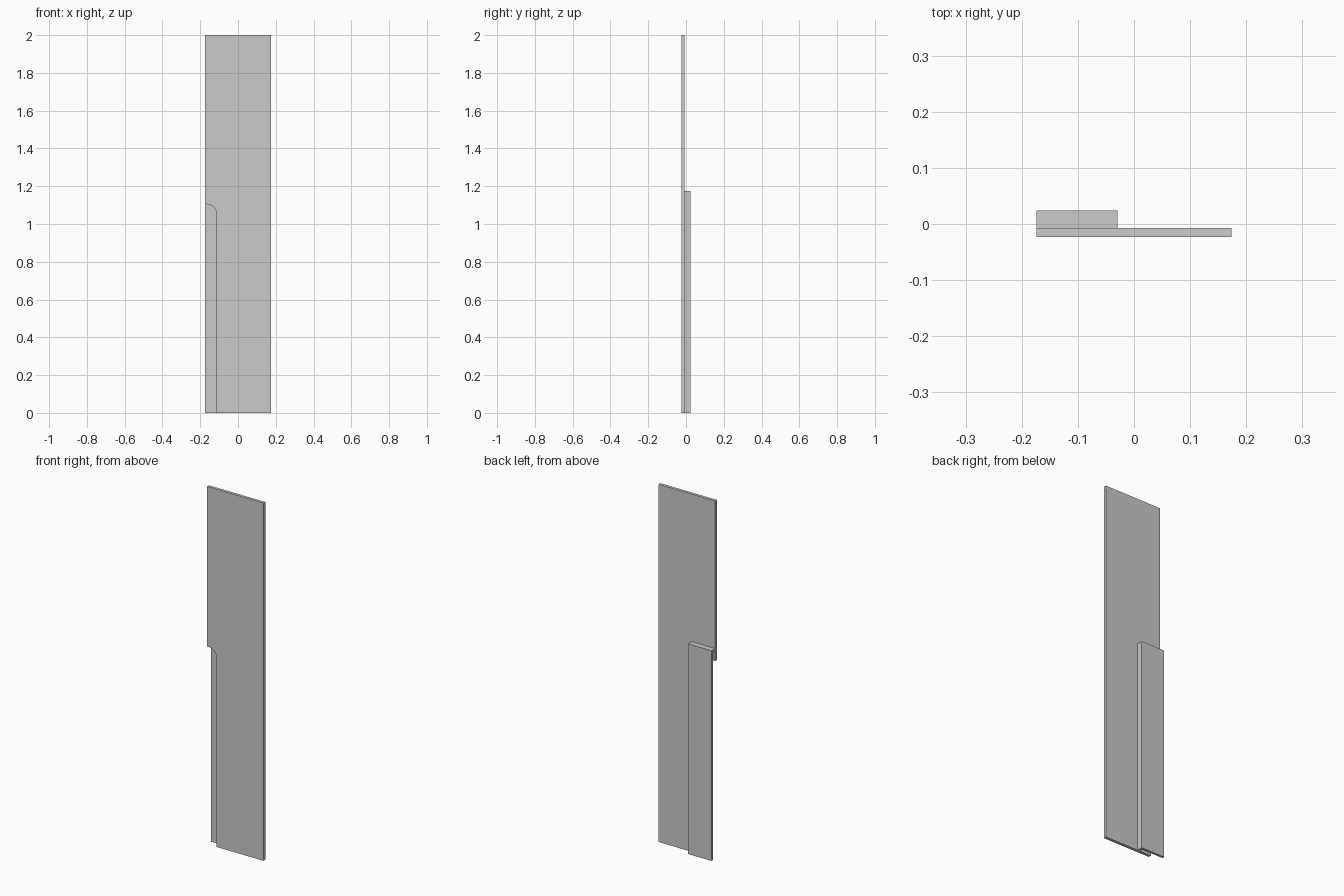
import bpy, bmesh, math
from mathutils import Vector

if "Cube" in bpy.data.objects:
    bpy.data.objects.remove(bpy.data.objects["Cube"])


def prism(name, outline, y0, y1):
    """Extrude an XZ outline from y0 to y1."""
    bm = bmesh.new()
    face = bm.faces.new([bm.verts.new((x, y0, z)) for x, z in outline])
    ext = bmesh.ops.extrude_face_region(bm, geom=[face])
    verts = [v for v in ext["geom"] if isinstance(v, bmesh.types.BMVert)]
    bmesh.ops.translate(bm, verts=verts, vec=Vector((0, y1 - y0, 0)))
    bmesh.ops.recalc_face_normals(bm, faces=bm.faces[:])
    mesh = bpy.data.meshes.new(name)
    bm.to_mesh(mesh)
    bm.free()
    ob = bpy.data.objects.new(name, mesh)
    bpy.context.collection.objects.link(ob)
    return ob


W, H = 0.174, 2.0
FRONT, MID, BACK = -0.0235, -0.0075, 0.0245
NX, NZ, R = -0.115, 1.105, 0.05        # grip notch edge, top and corner radius
BX, BZ, T = -0.029, 1.175, 0.013       # grip pocket edge, top and wall thickness

# Front panel with a rounded notch along its lower left edge
arc = [(NX - R + R * math.cos(a), NZ - R + R * math.sin(a))
       for a in (math.radians(90 * i / 8) for i in range(9))]
prism("front_panel", [(NX, 0), (W, 0), (W, H), (-W, H), (-W, NZ)] + arc[::-1],
      FRONT, MID)

# Recessed grip pocket behind the notch: side and top rim, then back plate
prism("pocket_rim", [(BX, 0), (BX, BZ), (-W, BZ), (-W, BZ - T),
                     (BX - T, BZ - T), (BX - T, 0)], MID, BACK - T)
prism("pocket_back", [(-W, 0), (BX, 0), (BX, BZ), (-W, BZ)], BACK - T, BACK)
